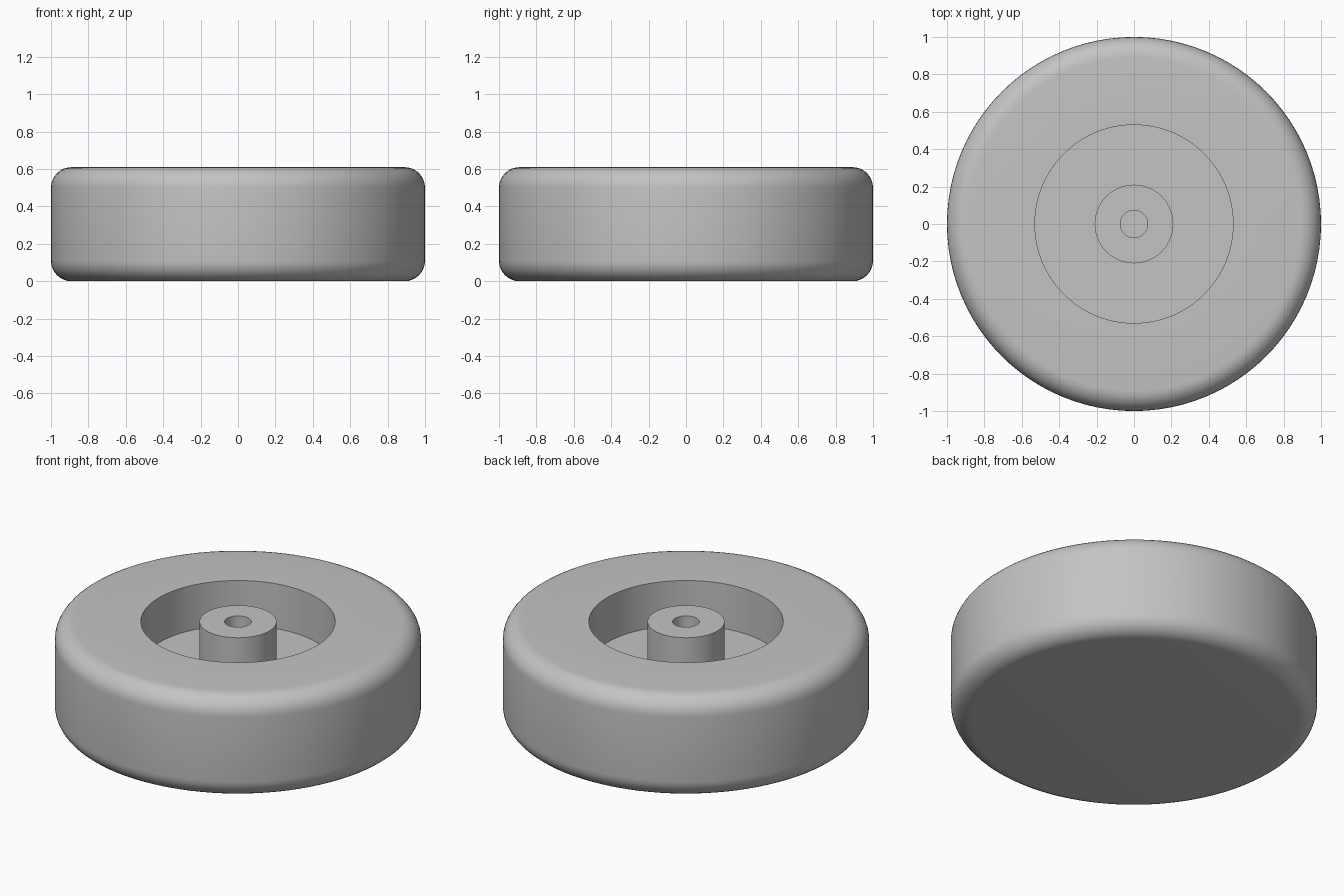
import bpy
import bmesh
import math

cube = bpy.data.objects.get("Cube")
if cube:
    bpy.data.objects.remove(cube, do_unlink=True)

SEGMENTS = 96
HEIGHT, RADIUS, FILLET = 0.61, 1.0, 0.11
RECESS_RADIUS, FLOOR_Z = 0.53, 0.34
HUB_RADIUS, BORE_RADIUS = 0.21, 0.073

grey = bpy.data.materials.new("plain grey")
grey.use_nodes = True
color = (0.55, 0.55, 0.55, 1)
grey.diffuse_color = color
grey.node_tree.nodes["Principled BSDF"].inputs["Base Color"].default_value = color


def corner(center_z, start, steps=8):
    """Quarter-round tread edge as (radius, height) points."""
    angles = [math.radians(start + 90 * i / steps) for i in range(steps + 1)]
    return [(RADIUS - FILLET + FILLET * math.cos(a),
             center_z + FILLET * math.sin(a)) for a in angles]


def lathe(name, profile, material):
    """Revolve an axis-to-axis profile around z into a closed solid."""
    bm = bmesh.new()
    verts = [bm.verts.new((r, 0, z)) for r, z in profile]
    edges = [bm.edges.new(pair) for pair in zip(verts, verts[1:])]
    bmesh.ops.spin(bm, geom=verts + edges, cent=(0, 0, 0), axis=(0, 0, 1),
                   angle=math.tau, steps=SEGMENTS, use_duplicate=False)
    bmesh.ops.remove_doubles(bm, verts=bm.verts, dist=0.0001)
    bmesh.ops.recalc_face_normals(bm, faces=bm.faces)
    mesh = bpy.data.meshes.new(name)
    bm.to_mesh(mesh)
    bm.free()
    mesh.materials.append(material)
    obj = bpy.data.objects.new(name, mesh)
    bpy.context.collection.objects.link(obj)
    return obj


# Rounded tread, flat closed back, recessed face, central hub and blind bore
profile = [(0, 0)]
profile += corner(FILLET, -90)
profile += corner(HEIGHT - FILLET, 0)
profile += [(RECESS_RADIUS, HEIGHT), (RECESS_RADIUS, FLOOR_Z),
            (HUB_RADIUS, FLOOR_Z), (HUB_RADIUS, HEIGHT),
            (BORE_RADIUS, HEIGHT), (BORE_RADIUS, FLOOR_Z), (0, FLOOR_Z)]
wheel = lathe("wheel", profile, grey)

# Smooth round walls with crisp rims
bpy.ops.object.select_all(action="DESELECT")
wheel.select_set(True)
bpy.context.view_layer.objects.active = wheel
bpy.ops.object.shade_smooth_by_angle(angle=math.radians(35))
